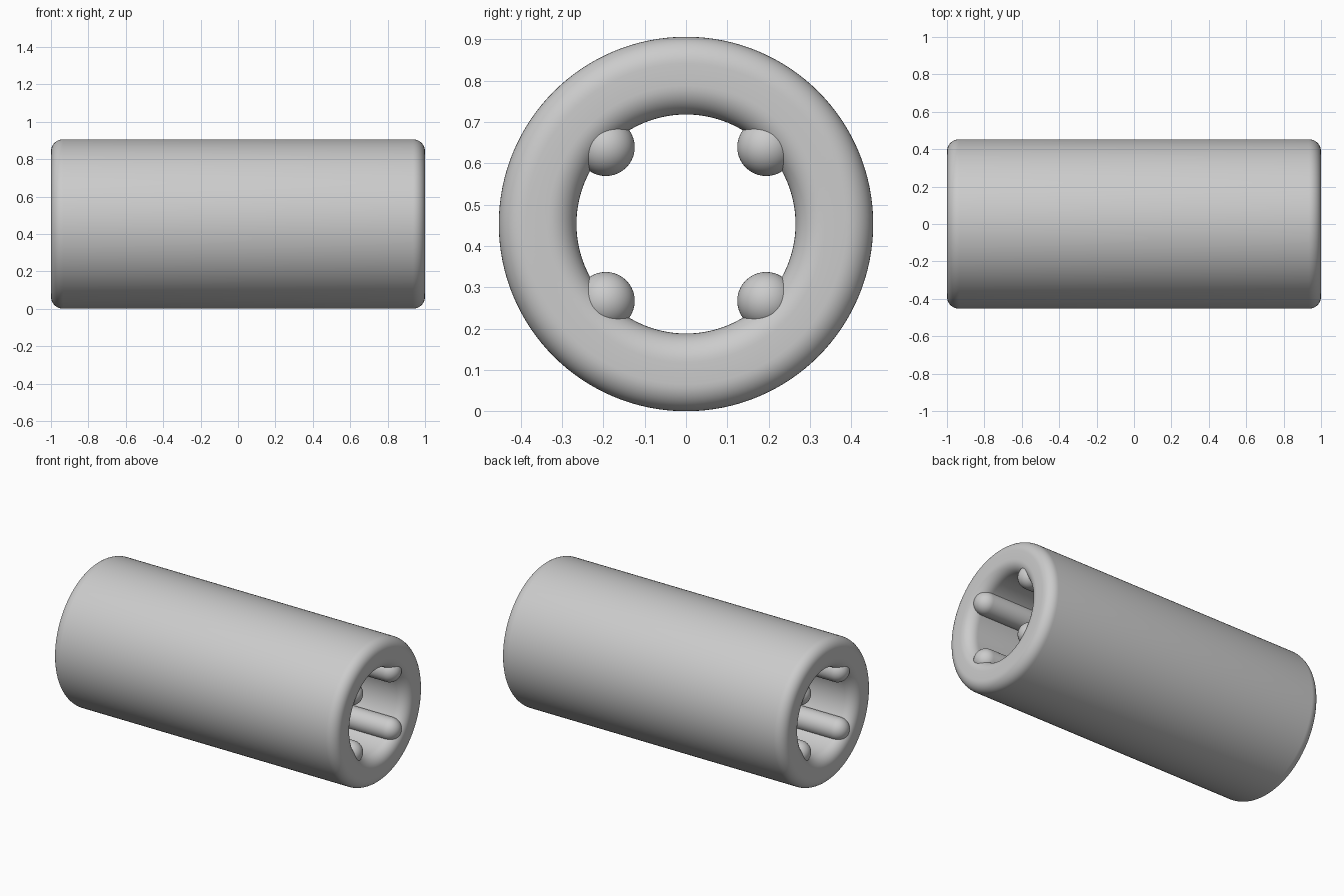
import bpy, bmesh, math
from mathutils import Matrix, Vector

if "Cube" in bpy.data.objects:
    bpy.data.objects.remove(bpy.data.objects["Cube"], do_unlink=True)

OUTER, BORE, HALF = 0.453, 0.265, 1.0
OUT_FILLET, IN_FILLET = 0.065, 0.07
ROD_R, ROD_Y, ROD_Z = 0.07, 0.194, 0.186

grey = bpy.data.materials.new("plain grey")
grey.use_nodes = True
colour = (0.6, 0.6, 0.6, 1)
grey.diffuse_color = colour
grey.node_tree.nodes["Principled BSDF"].inputs["Base Color"].default_value = colour


def arc(cx, cr, radius, start, end, steps=10):
    """Points of an arc in the (along x, radius) plane."""
    angles = [math.radians(start + (end - start) * i / steps) for i in range(steps + 1)]
    return [(cx + radius * math.cos(a), cr + radius * math.sin(a)) for a in angles]


def revolve(name, points, centre, closed, segments):
    """Spin a profile about the x axis into a smooth object."""
    bm = bmesh.new()
    verts = [bm.verts.new((x, 0, r)) for x, r in points]
    edges = [bm.edges.new(pair) for pair in zip(verts, verts[1:])]
    if closed:
        edges.append(bm.edges.new((verts[-1], verts[0])))
    bmesh.ops.spin(bm, geom=verts + edges, cent=(0, 0, 0), axis=(1, 0, 0),
                   angle=math.tau, steps=segments, use_merge=True)
    bmesh.ops.remove_doubles(bm, verts=bm.verts, dist=1e-5)
    bmesh.ops.recalc_face_normals(bm, faces=bm.faces)
    mesh = bpy.data.meshes.new(name)
    bm.to_mesh(mesh)
    bm.free()
    mesh.materials.append(grey)
    obj = bpy.data.objects.new(name, mesh)
    obj.location = centre
    bpy.context.collection.objects.link(obj)
    bpy.ops.object.select_all(action="DESELECT")
    obj.select_set(True)
    bpy.context.view_layer.objects.active = obj
    bpy.ops.object.shade_smooth_by_angle(angle=math.radians(40))
    return obj


# Hollow sleeve with rounded rims
rim = arc(HALF - IN_FILLET, BORE + IN_FILLET, IN_FILLET, -90, 0)
rim += arc(HALF - OUT_FILLET, OUTER - OUT_FILLET, OUT_FILLET, 0, 90)
section = rim + [(-x, r) for x, r in reversed(rim)]
revolve("sleeve", section, (0, 0, OUTER), True, 128)

# Four round-ended rods half sunk into the bore
cap = arc(HALF - ROD_R, 0, ROD_R, 90, 0, 12)
capsule = [(-x, r) for x, r in reversed(cap)] + cap
for side, sy in (("left", 1), ("right", -1)):
    for level, sz in (("upper", 1), ("lower", -1)):
        place = (0, sy * ROD_Y, OUTER + sz * ROD_Z)
        revolve(f"{level}_{'back' if sy > 0 else 'front'}_rod", capsule, place, False, 40)
